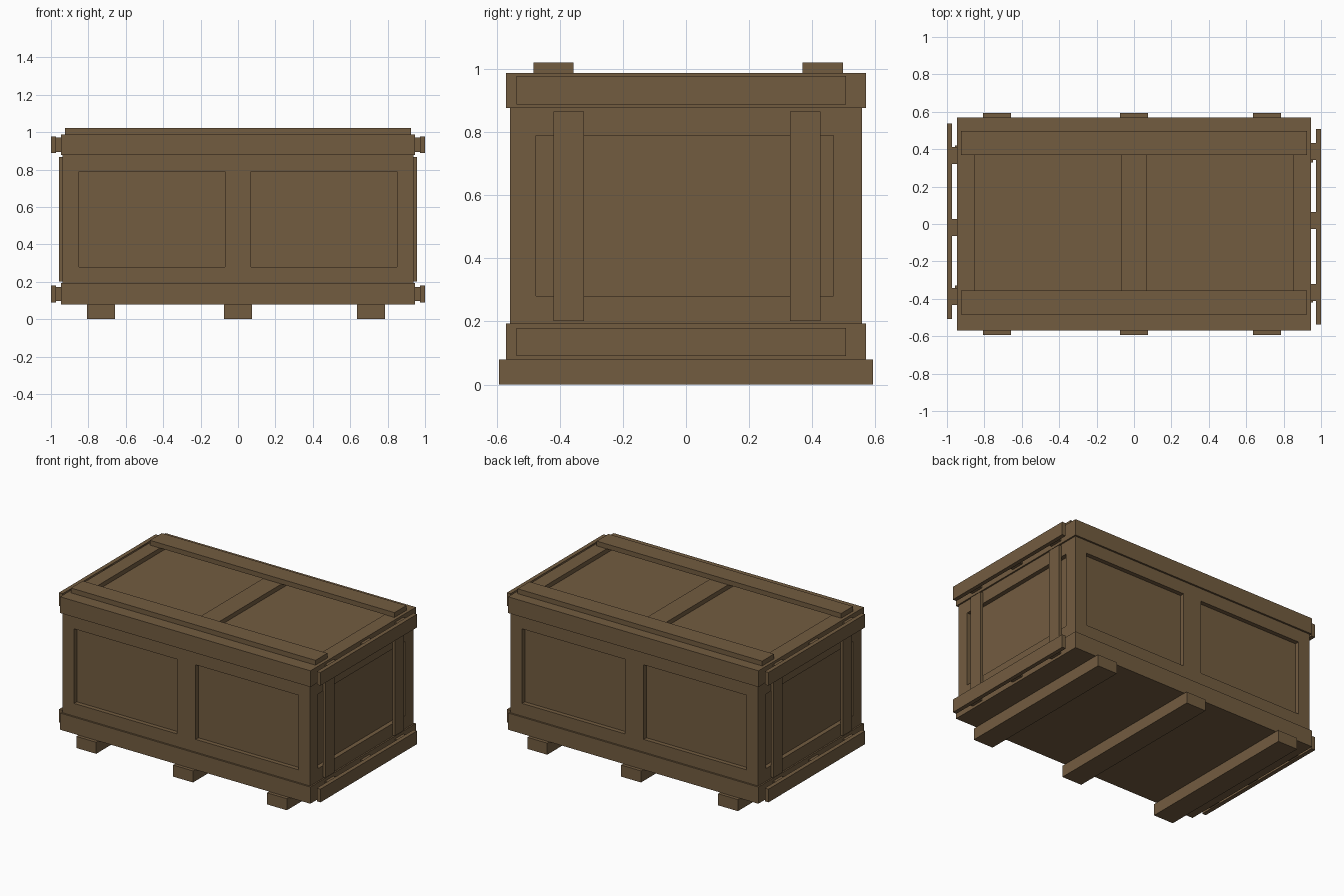
import bpy
import bmesh
from mathutils import Vector, Matrix

default = bpy.data.objects.get("Cube")
if default:
    bpy.data.objects.remove(default, do_unlink=True)

wood = bpy.data.materials.new("brown wood")
wood.use_nodes = True
colour = (0.171, 0.107, 0.051, 1)
wood.diffuse_color = colour
wood.node_tree.nodes["Principled BSDF"].inputs["Base Color"].default_value = colour


def boxes(name, spans):
    """One flat-shaded object made of boxes, each given as x, y and z spans."""
    bm = bmesh.new()
    for span in spans:
        centre = Vector([(a + b) / 2 for a, b in span])
        size = Vector([b - a for a, b in span])
        matrix = Matrix.Translation(centre) @ Matrix.Diagonal((*size, 1))
        bmesh.ops.create_cube(bm, size=1, matrix=matrix)
    mesh = bpy.data.meshes.new(name)
    bm.to_mesh(mesh)
    bm.free()
    mesh.materials.append(wood)
    obj = bpy.data.objects.new(name, mesh)
    bpy.context.collection.objects.link(obj)
    return obj


def turned(span):
    """The same box turned half a circle about the vertical axis."""
    (x0, x1), (y0, y1), z = span
    return ((-x1, -x0), (-y1, -y0), z)


BODY_X, BODY_Y = 0.937, 0.558
BAND_X, BAND_Y = 0.947, 0.57
TOP, BASE = 0.988, 0.079
DEPTH = 0.03

# Body with sunken panels on the front, back, ends and lid
body = boxes("crate_body", [((-BODY_X, BODY_X), (-BODY_Y, BODY_Y), (BASE, TOP))])
panel_z = (0.28, 0.79)
recesses = []
for px in ((-0.85, -0.07), (0.07, 0.85)):
    front = (px, (-BODY_Y - 0.1, -BODY_Y + DEPTH), panel_z)
    recesses += [front, turned(front)]
    recesses.append((px, (-0.475, 0.475), (TOP - DEPTH, TOP + 0.1)))
end = ((BODY_X - DEPTH, BODY_X + 0.1), (-0.475, 0.468), panel_z)
recesses += [end, turned(end)]
cutter = boxes("panel_cutter", recesses)
cutter.hide_render = True
cut = body.modifiers.new("panels", "BOOLEAN")
cut.operation = "DIFFERENCE"
cut.solver = "EXACT"
cut.object = cutter
graph = bpy.context.evaluated_depsgraph_get()
cut_mesh = bpy.data.meshes.new_from_object(body.evaluated_get(graph))
body.modifiers.clear()
body.data = cut_mesh
bpy.data.objects.remove(cutter, do_unlink=True)

# Bands around the bottom and the lid
for name, z in (("lower_band", (BASE, 0.193)), ("upper_band", (0.877, TOP))):
    long_board = ((-BAND_X, BAND_X), (-BAND_Y, -BODY_Y), z)
    end_board = ((BODY_X, BAND_X), (-BODY_Y, BODY_Y), z)
    boxes(name, [long_board, turned(long_board), end_board, turned(end_board)])

# Runners under the crate
for name, x in (("right_runner", -0.733), ("middle_runner", 0), ("left_runner", 0.71)):
    boxes(name, [((x - 0.075, x + 0.075), (-0.593, 0.593), (0, BASE))])

# Battens on the lid
for name, y in (("front_lid_batten", -0.42), ("back_lid_batten", 0.434)):
    boxes(name, [((-0.925, 0.925), (y - 0.064, y + 0.064), (TOP, 1.021))])

# Upright slats, grab rails and their spacer blocks on both ends
slats = [((BODY_X, 0.957), (y - 0.048, y + 0.048), (0.202, 0.866))
         for y in (-0.372, 0.378)]
for side, place in (("left", lambda s: s), ("right", turned)):
    boxes(side + "_slats", [place(s) for s in slats])
    for level, z in (("lower", 0.135), ("upper", 0.933)):
        rail = ((0.972, 1), (-0.537, 0.507), (z - 0.045, z + 0.045))
        boxes(f"{side}_{level}_rail", [place(rail)])
        blocks = [((BAND_X, 0.972), (y - 0.045, y + 0.045), (z - 0.038, z + 0.038))
                  for y in (-0.367, 0.018, 0.388)]
        boxes(f"{side}_{level}_blocks", [place(b) for b in blocks])
